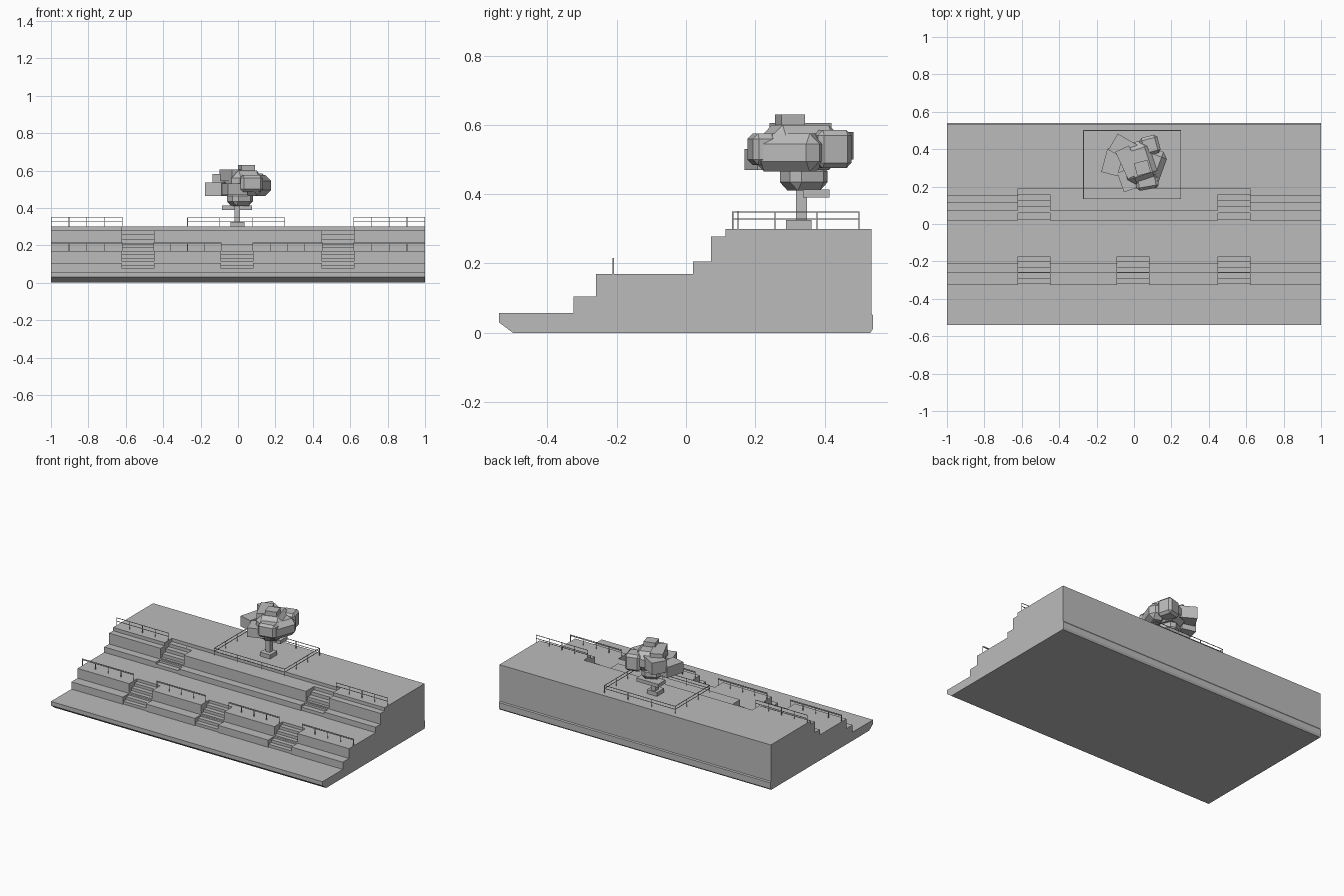
import bpy, bmesh, math
from mathutils import Matrix, Vector

if "Cube" in bpy.data.objects:
    bpy.data.objects.remove(bpy.data.objects["Cube"])

mat = bpy.data.materials.new("plain grey")
mat.diffuse_color = (0.5, 0.5, 0.5, 1)
mat.use_nodes = True
mat.node_tree.nodes["Principled BSDF"].inputs["Base Color"].default_value = mat.diffuse_color


def finish(name, bm):
    bmesh.ops.recalc_face_normals(bm, faces=bm.faces[:])
    me = bpy.data.meshes.new(name)
    bm.to_mesh(me)
    bm.free()
    me.materials.append(mat)
    ob = bpy.data.objects.new(name, me)
    bpy.context.collection.objects.link(ob)
    return ob


def add_box(bm, x0, x1, y0, y1, z0, z1):
    m = (Matrix.Translation(((x0 + x1) / 2, (y0 + y1) / 2, (z0 + z1) / 2))
         @ Matrix.Diagonal((x1 - x0, y1 - y0, z1 - z0, 1)))
    bmesh.ops.create_cube(bm, size=1, matrix=m)


def prism(name, profile, x0, x1):
    """Extrude a (y, z) profile along x."""
    bm = bmesh.new()
    f = bm.faces.new([bm.verts.new((x0, y, z)) for y, z in profile])
    r = bmesh.ops.extrude_face_region(bm, geom=[f])
    bmesh.ops.translate(bm, vec=(x1 - x0, 0, 0),
                        verts=[v for v in r["geom"] if isinstance(v, bmesh.types.BMVert)])
    return finish(name, bm)


def carve(ob, cutter):
    mod = ob.modifiers.new("carve", "BOOLEAN")
    mod.operation = "DIFFERENCE"
    mod.solver = "EXACT"
    mod.object = cutter
    bpy.context.view_layer.objects.active = ob
    bpy.ops.object.modifier_apply(modifier=mod.name)
    bpy.data.objects.remove(cutter)


def stair_cutter(x0, x1, y0, y1, z0, z1, n, front):
    """Space above a flight of n steps."""
    pts = [(front, z0)]
    for i in range(n):
        y = y0 + (y1 - y0) * i / (n - 1)
        pts += [(y, z0 + (z1 - z0) * i / n), (y, z0 + (z1 - z0) * (i + 1) / n)]
    pts = pts[:-1] + [(y1, z1 + 0.05), (front, z1 + 0.05)]
    return prism("stair_cutter", pts, x0, x1)


# terraced ground
ground = prism("terraced_ground", [
    (-0.50, 0), (-0.54, 0.03), (-0.54, 0.057), (-0.325, 0.057), (-0.325, 0.105),
    (-0.26, 0.105), (-0.26, 0.17), (0.02, 0.17), (0.02, 0.206), (0.072, 0.206),
    (0.072, 0.278), (0.114, 0.278), (0.114, 0.30), (0.535, 0.30), (0.535, 0.057),
    (0.54, 0.05), (0.54, 0.012), (0.532, 0)], -1, 1)

# lower ledge in the middle of the upper terrace
carve(ground, prism("ledge_cutter", [(0.05, 0.278), (0.19, 0.278), (0.19, 0.36), (0.05, 0.36)],
                    -0.5, 0.5))

# flights of stairs
for x in (-0.62, -0.09, 0.45):
    carve(ground, stair_cutter(x, x + 0.17, -0.32, -0.175, 0.057, 0.17, 6, -0.34))
for x in (-0.62, 0.45):
    carve(ground, stair_cutter(x, x + 0.17, 0.025, 0.19, 0.17, 0.30, 6, 0.01))

T = 0.0015  # half thickness of railing bars


def railing(name, a, b, z, h, posts, mid):
    """Two bars and posts between points a and b."""
    bm = bmesh.new()
    a, b = Vector(a), Vector(b)
    lo = (min(a.x, b.x), min(a.y, b.y))
    hi = (max(a.x, b.x), max(a.y, b.y))
    for zz in (z + h, z + mid):
        add_box(bm, lo[0] - T, hi[0] + T, lo[1] - T, hi[1] + T, zz - 2 * T, zz)
    for i in range(posts):
        p = a.lerp(b, i / (posts - 1))
        add_box(bm, p.x - T, p.x + T, p.y - T, p.y + T, z, z + h)
    finish(name, bm)


# terrace railings
for x0, x1 in ((-0.998, -0.62), (0.62, 0.998)):
    railing("upper_railing", (x0, 0.15), (x1, 0.15), 0.30, 0.052, 5, 0.03)
for x0, x1 in ((-0.998, -0.62), (-0.45, -0.09), (0.08, 0.45), (0.62, 0.998)):
    railing("lower_railing", (x0, -0.21), (x1, -0.21), 0.17, 0.046, 5, 0.04)

# railing around the tree
c = [(-0.27, 0.135), (0.25, 0.135), (0.25, 0.50), (-0.27, 0.50)]
for i in range(4):
    railing("tree_railing", c[i], c[(i + 1) % 4], 0.30, 0.05, 4, 0.03)

# planter, trunk and branch
for name, dims in (("planter", (-0.04, 0.035, 0.288, 0.362, 0.30, 0.326)),
                   ("trunk", (-0.02, 0.012, 0.318, 0.35, 0.326, 0.45)),
                   ("branch", (-0.085, 0.075, 0.338, 0.415, 0.39, 0.413))):
    bm = bmesh.new()
    add_box(bm, *dims)
    finish(name, bm)

# blocky foliage: centre, size, turn in degrees, chamfer
clumps = [
    ((0.03, 0.33, 0.535), (0.18, 0.22, 0.13), 18, 0.04),
    ((0.10, 0.30, 0.52), (0.11, 0.20, 0.11), -20, 0.03),
    ((0.085, 0.42, 0.53), (0.10, 0.10, 0.11), 15, 0.015),
    ((-0.06, 0.41, 0.54), (0.12, 0.10, 0.08), -30, 0.0),
    ((-0.115, 0.33, 0.50), (0.09, 0.13, 0.07), -15, 0.0),
    ((-0.02, 0.24, 0.50), (0.11, 0.11, 0.06), 20, 0.0),
    ((0.07, 0.22, 0.53), (0.12, 0.07, 0.09), 10, 0.015),
    ((0.01, 0.34, 0.45), (0.12, 0.12, 0.08), 25, 0.025),
    ((0.045, 0.30, 0.605), (0.075, 0.07, 0.05), 15, 0.0),
    ((-0.03, 0.33, 0.575), (0.08, 0.16, 0.06), 25, 0.0),
]
for pos, size, turn, chamfer in clumps:
    bm = bmesh.new()
    add_box(bm, *[s * k / 2 for s in size for k in (-1, 1)])
    if chamfer:
        bmesh.ops.bevel(bm, geom=bm.edges[:], offset=chamfer, segments=1, affect="EDGES")
    bm.transform(Matrix.Translation(pos) @ Matrix.Rotation(math.radians(turn), 4, "Z"))
    finish("foliage_clump", bm)
